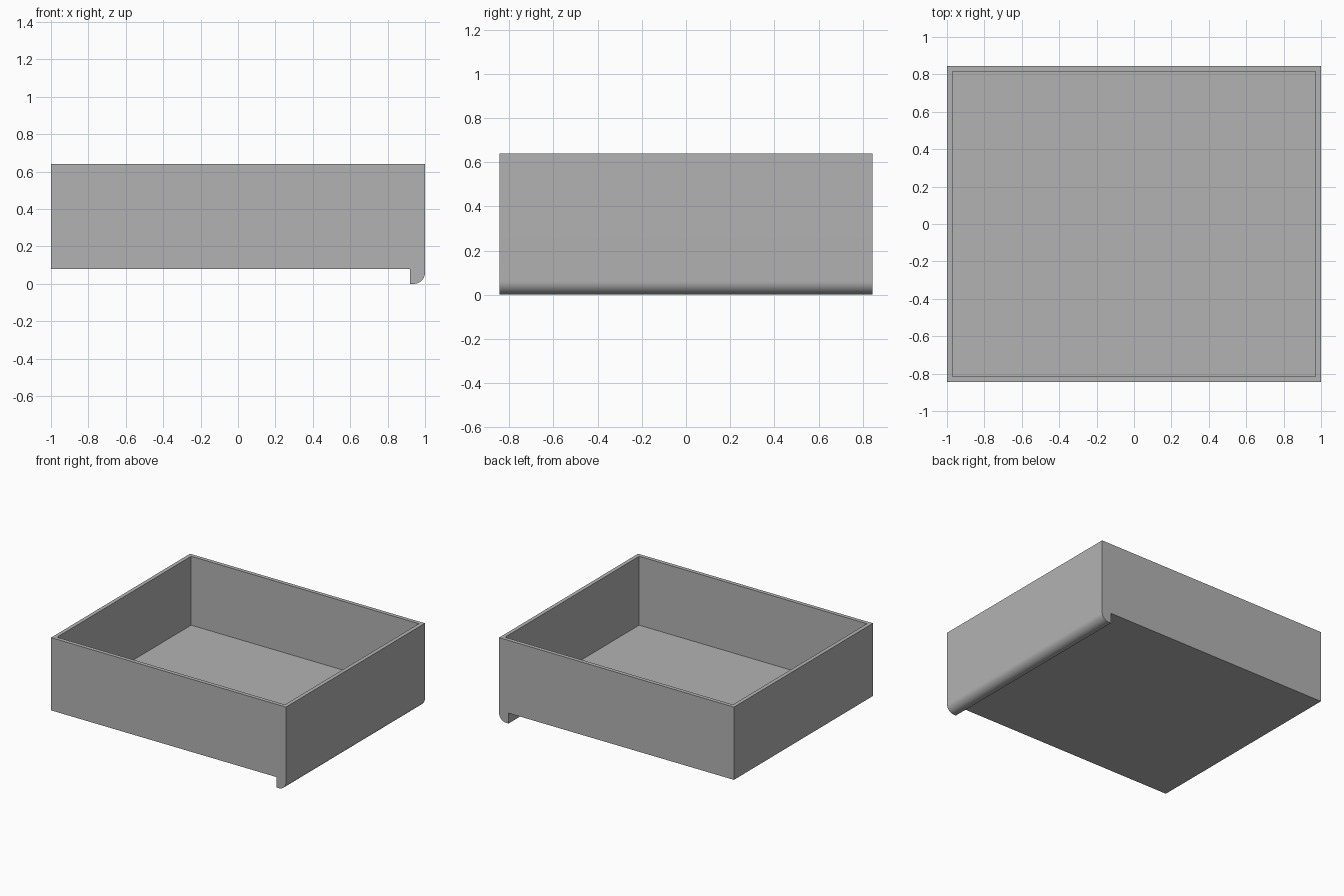
import bpy, bmesh
from math import sin, cos, pi, radians
from mathutils import Vector

HALF_X, HALF_Y = 1.0, 0.845
BASE_Z, TOP_Z = 0.08, 0.64
WALL, LIP, RADIUS = 0.03, 0.08, 0.06
ARC_STEPS = 16

if "Cube" in bpy.data.objects:
    bpy.data.objects.remove(bpy.data.objects["Cube"], do_unlink=True)

# Plain grey material
grey = bpy.data.materials.new("plain_grey")
grey.use_nodes = True
colour = (0.45, 0.45, 0.45, 1)
grey.diffuse_color = colour
grey.node_tree.nodes["Principled BSDF"].inputs["Base Color"].default_value = colour

# Front profile: box side with a rounded lip hanging below one end
profile = [(-HALF_X, TOP_Z), (-HALF_X, BASE_Z), (HALF_X - LIP, BASE_Z), (HALF_X - LIP, 0)]
for i in range(ARC_STEPS + 1):
    a = pi / 2 * i / ARC_STEPS
    profile.append((HALF_X - RADIUS + RADIUS * sin(a), RADIUS - RADIUS * cos(a)))
profile.append((HALF_X, TOP_Z))

# Solid body: profile swept from front to back
bm = bmesh.new()
front = bm.faces.new([bm.verts.new((x, -HALF_Y, z)) for x, z in profile])
swept = bmesh.ops.extrude_face_region(bm, geom=[front], use_keep_orig=True)["geom"]
back_verts = [v for v in swept if isinstance(v, bmesh.types.BMVert)]
bmesh.ops.translate(bm, verts=back_verts, vec=Vector((0, 2 * HALF_Y, 0)))
bmesh.ops.recalc_face_normals(bm, faces=bm.faces)

# Hollow: inset the top for the rim, then sink it to the floor
top = max(bm.faces, key=lambda f: f.calc_center_median().z)
bmesh.ops.inset_region(bm, faces=[top], thickness=WALL, use_even_offset=True)
sunk = bmesh.ops.extrude_discrete_faces(bm, faces=[top])["faces"][0]
floor_z = BASE_Z + WALL
bmesh.ops.translate(bm, verts=sunk.verts, vec=Vector((0, 0, floor_z - TOP_Z)))
bmesh.ops.recalc_face_normals(bm, faces=bm.faces)

mesh = bpy.data.meshes.new("tray")
bm.to_mesh(mesh)
bm.free()
mesh.materials.append(grey)
tray = bpy.data.objects.new("tray", mesh)
bpy.context.collection.objects.link(tray)

# Smooth the rounded lip, keep the box edges crisp
bpy.ops.object.select_all(action="DESELECT")
tray.select_set(True)
bpy.context.view_layer.objects.active = tray
bpy.ops.object.shade_smooth_by_angle(angle=radians(30))
